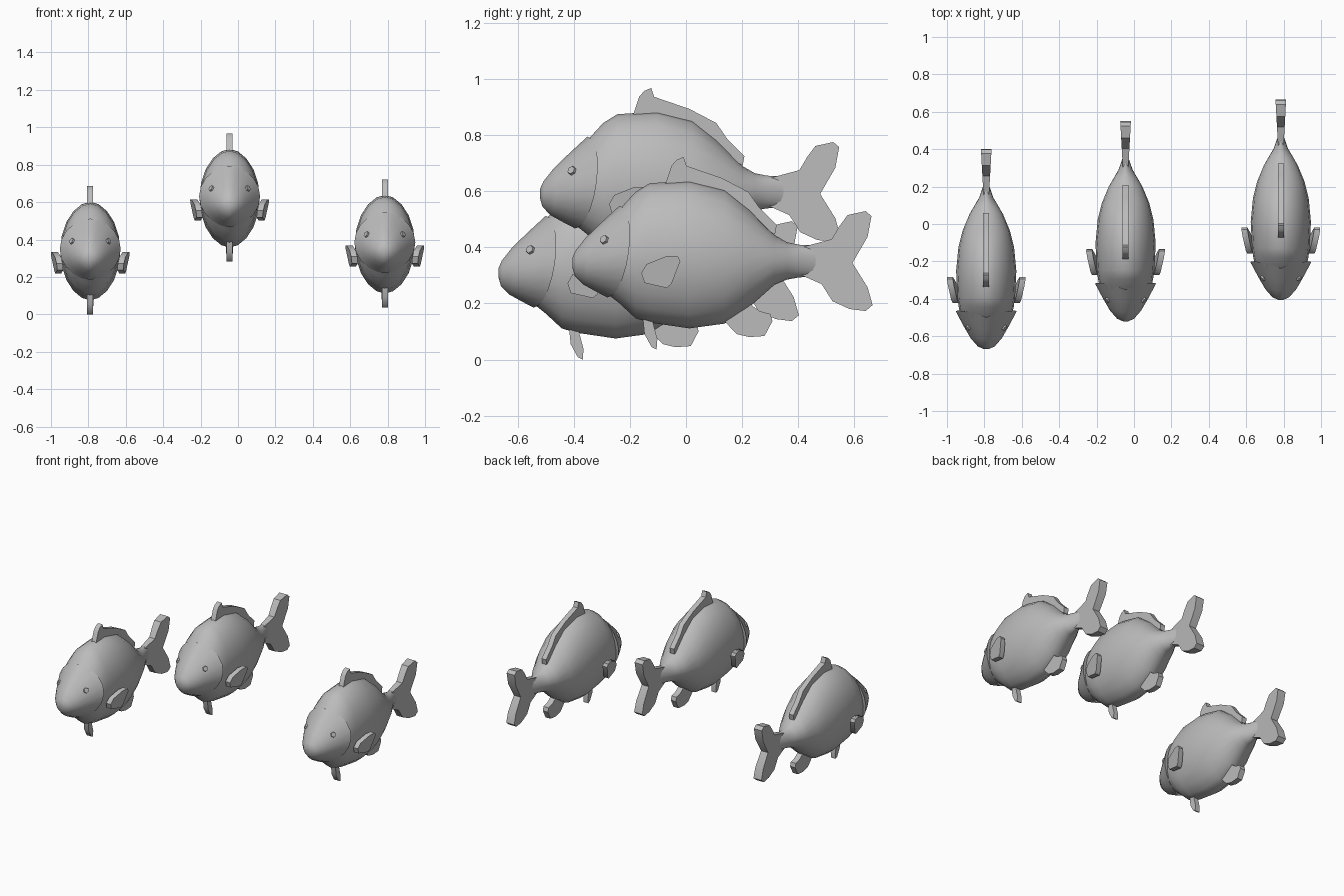
import bpy, bmesh, math
from mathutils import Vector, Matrix
from mathutils.bvhtree import BVHTree

if "Cube" in bpy.data.objects:
    bpy.data.objects.remove(bpy.data.objects["Cube"])

grey = bpy.data.materials.new("fish grey")
grey.diffuse_color = (0.5, 0.5, 0.5, 1)
grey.use_nodes = True
grey.node_tree.nodes["Principled BSDF"].inputs["Base Color"].default_value = grey.diffuse_color

# x, y, z offset of each fish in the shoal
FISH = {"left": (-0.79, -0.263, -0.036), "middle": (-0.045, -0.115, 0.246), "right": (0.785, 0, 0)}


def finish(name, bm, angle=40):
    """Turn a bmesh into one mesh shared by the three fish."""
    bmesh.ops.recalc_face_normals(bm, faces=bm.faces)
    me = bpy.data.meshes.new(name)
    bm.to_mesh(me)
    bm.free()
    me.materials.append(grey)
    me.shade_smooth()
    me.set_sharp_from_angle(angle=math.radians(angle))
    for label, loc in FISH.items():
        ob = bpy.data.objects.new(f"{label}_fish_{name}", me)
        ob.location = loc
        bpy.context.collection.objects.link(ob)


def loft(rings, sides=20, skew=lambda t, a: 0):
    """Skin rings of (y, bottom z, top z, half width) along y."""
    bm = bmesh.new()
    loops = []
    for i, (y, zb, zt, w) in enumerate(rings):
        t = i / (len(rings) - 1)
        loop = []
        for k in range(sides):
            a = 2 * math.pi * k / sides
            c, s = math.cos(a), math.sin(a)
            x = math.copysign(abs(c) ** 1.1, c) * w
            loop.append(bm.verts.new((x, y + skew(t, a), (zb + zt) / 2 + s * (zt - zb) / 2)))
        loops.append(loop)
    for p, q in zip(loops, loops[1:]):
        for k in range(sides):
            n = (k + 1) % sides
            bm.faces.new((p[k], p[n], q[n], q[k]))
    for loop in (loops[0], loops[-1]):
        mid = sum((v.co for v in loop), Vector()) / sides
        c = bm.verts.new(mid)
        for k in range(sides):
            bm.faces.new((loop[k], loop[(k + 1) % sides], c))
    return bm


def plate(pts, inner, outer):
    """Prism from a side outline (y, z), between two x functions."""
    bm = bmesh.new()
    a = [bm.verts.new((inner(y, z), y, z)) for y, z in pts]
    b = [bm.verts.new((outer(y, z), y, z)) for y, z in pts]
    bm.faces.new(a)
    bm.faces.new(b[::-1])
    for k in range(len(pts)):
        n = (k + 1) % len(pts)
        bm.faces.new((a[k], b[k], b[n], a[n]))
    return bm


# body
finish("body", loft([
    (-0.30, 0.25, 0.47, 0.09), (-0.237, 0.20, 0.535, 0.135), (-0.18, 0.147, 0.597, 0.147),
    (-0.13, 0.132, 0.628, 0.154), (0.012, 0.111, 0.638, 0.161), (0.137, 0.128, 0.607, 0.149),
    (0.226, 0.187, 0.536, 0.127), (0.315, 0.266, 0.444, 0.09), (0.36, 0.285, 0.418, 0.064),
    (0.404, 0.293, 0.409, 0.038), (0.47, 0.295, 0.408, 0.015)]))

# head with flared gill edge
head = loft([
    (-0.405, 0.328, 0.362, 0.015), (-0.395, 0.298, 0.388, 0.045), (-0.362, 0.268, 0.435, 0.083),
    (-0.312, 0.244, 0.49, 0.122), (-0.2585, 0.221, 0.548, 0.163)],
    skew=lambda t, a: t ** 2 * (0.0215 * math.sin(a) + 0.055 * abs(math.cos(a))))
bmesh.ops.recalc_face_normals(head, faces=head.faces)
tree = BVHTree.FromBMesh(head)
spot = tree.ray_cast(Vector((1, -0.29, 0.426)), Vector((-1, 0, 0)))
finish("head", head)

# eyes: small six-sided studs on the head surface
eyes = bmesh.new()
for side in (1, -1):
    m = Vector((side, 1, 1))
    rot = (spot[1] * m).to_track_quat('Z', 'Y').to_matrix().to_4x4()
    bmesh.ops.create_cone(eyes, cap_ends=True, segments=6, radius1=0.019, radius2=0.015,
                          depth=0.018, matrix=Matrix.Translation(spot[0] * m) @ rot)
finish("eyes", eyes, 30)

# fins on the centre line: outline and half thickness
fins = {
    "dorsal_fin": ([(-.077, .615), (-.052, .69), (-.034, .711), (-.009, .722), (.002, .69),
                    (.127, .647), (.223, .597), (.262, .54), (.323, .479), (.317, .445),
                    (.226, .50), (.137, .57), (0, .60)], lambda y, z: 0.016),
    "tail_fin": ([(.387, .39), (.426, .404), (.519, .429), (.547, .476), (.576, .515), (.64, .529),
                  (.661, .511), (.647, .437), (.593, .344), (.647, .258), (.665, .194), (.64, .173),
                  (.583, .18), (.522, .208), (.483, .269), (.426, .294), (.387, .31)],
                 lambda y, z: 0.014 + 0.055 * (y - 0.40)),
    "anal_fin": ([(.137, .137), (.18, .091), (.226, .08), (.28, .084), (.308, .137), (.301, .162),
                  (.262, .173), (.233, .194), (.22, .22), (.15, .17)], lambda y, z: 0.018),
    "pelvic_fin": ([(-.155, .16), (-.148, .091), (-.123, .045), (-.105, .036), (-.102, .073),
                    (-.119, .137), (-.125, .17)], lambda y, z: 0.016),
}
for name, (pts, half) in fins.items():
    finish(name, plate(pts, lambda y, z: -half(y, z), half))

# pectoral fins: tilted plates either side
PECTORAL = [(-.159, .308), (-.148, .273), (-.069, .255), (-.052, .269), (-.02, .351),
            (-.03, .369), (-.069, .369), (-.141, .34)]


def lean(y, z):
    return 0.174 + 0.17 * (y + 0.15) + 0.15 * (z - 0.26)


for label, s in (("right", 1), ("left", -1)):
    finish(f"{label}_pectoral_fin",
           plate(PECTORAL, lambda y, z: s * (lean(y, z) - 0.032), lambda y, z: s * lean(y, z)))
